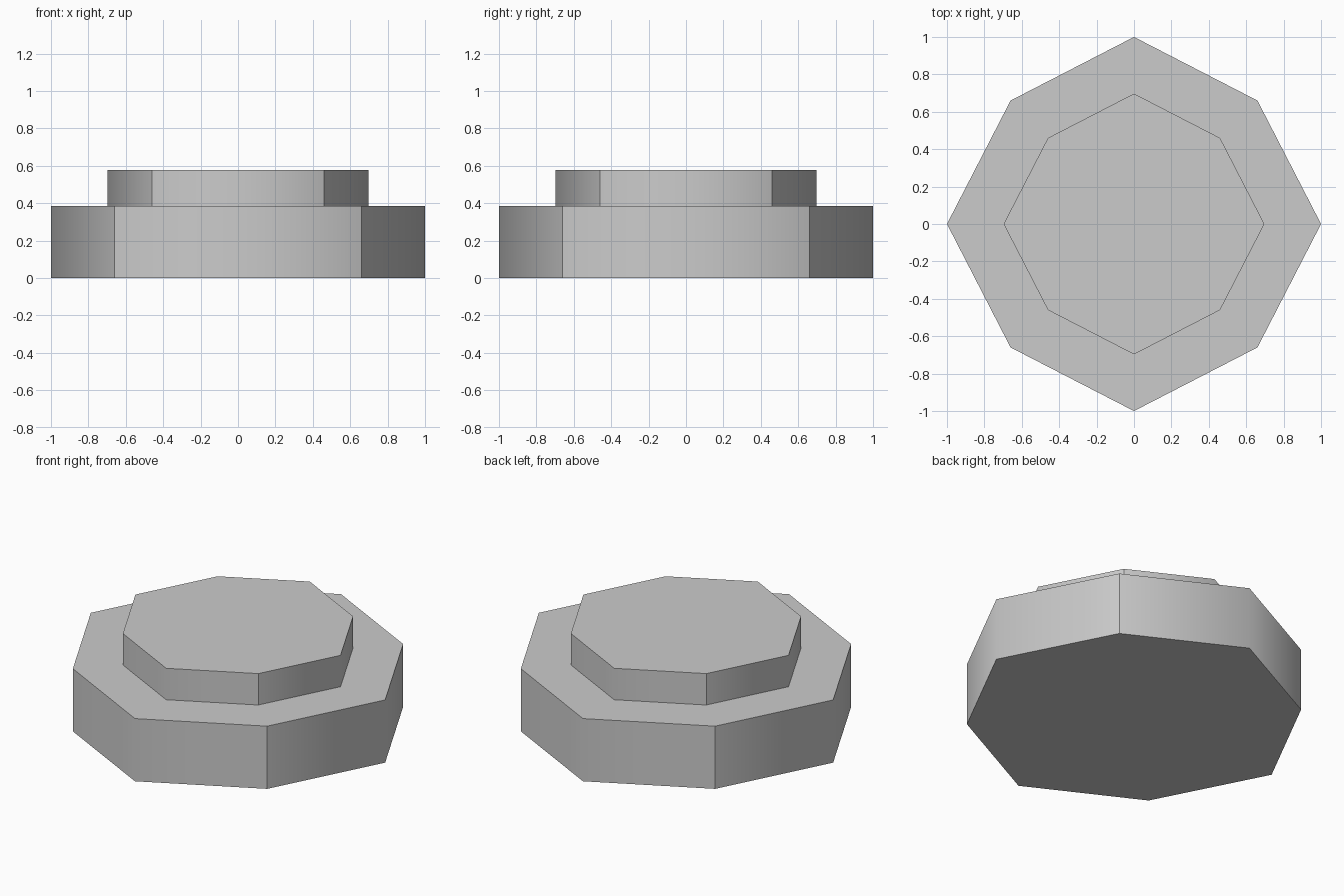
import bpy, bmesh
from math import cos, sin, pi, hypot

if "Cube" in bpy.data.objects:
    bpy.data.objects.remove(bpy.data.objects["Cube"])


def octagon_prism(name, axis_r, corner, z0, z1):
    """Eight-sided slab: points on the axes, slightly pulled-in diagonal corners."""
    bm = bmesh.new()
    diag_r = hypot(corner, corner)
    ring = []
    for i in range(8):
        r = diag_r if i % 2 else axis_r
        ring.append(bm.verts.new((r * cos(i * pi / 4), r * sin(i * pi / 4), z0)))
    base = bm.faces.new(ring)
    top = bmesh.ops.extrude_face_region(bm, geom=[base], use_keep_orig=True)["geom"]
    for v in top:
        if isinstance(v, bmesh.types.BMVert):
            v.co.z = z1
    bmesh.ops.recalc_face_normals(bm, faces=bm.faces)

    # sides shade smoothly across the axis points, crisp at diagonals and rims
    for f in bm.faces:
        f.smooth = abs(f.normal.z) < 0.5
    for e in bm.edges:
        a, b = (v.co for v in e.verts)
        vertical = abs(a.z - b.z) > 1e-4
        on_axis = min(abs(a.x), abs(a.y)) < 1e-4
        e.smooth = vertical and on_axis

    mesh = bpy.data.meshes.new(name)
    bm.to_mesh(mesh)
    bm.free()
    obj = bpy.data.objects.new(name, mesh)
    bpy.context.collection.objects.link(obj)
    return obj


# wide lower slab and narrower raised step
octagon_prism("base_slab", 1.0, 0.66, 0.0, 0.385)
octagon_prism("upper_step", 0.697, 0.46, 0.385, 0.578)
